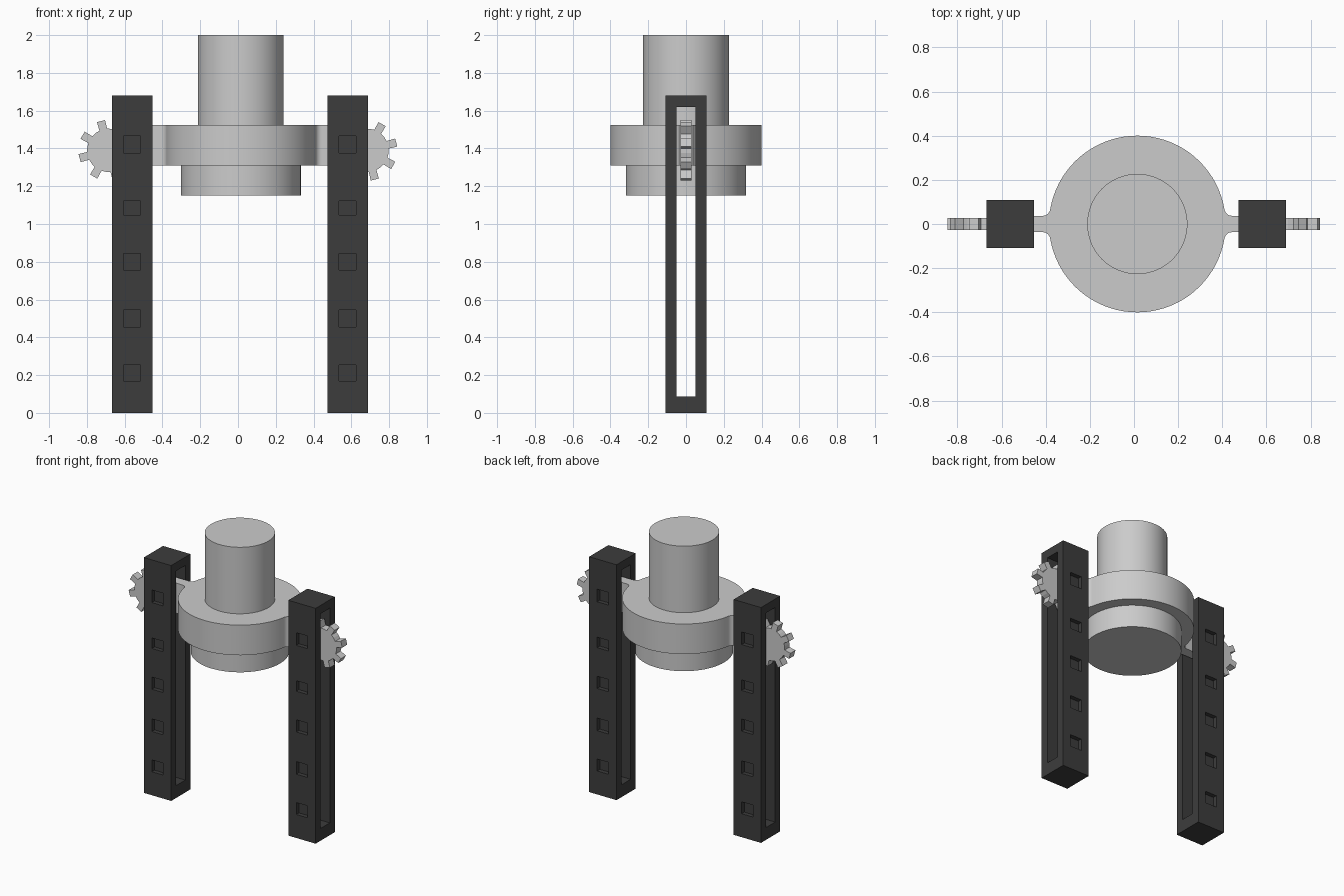
import bpy, bmesh, math
from mathutils import Matrix, Vector

if "Cube" in bpy.data.objects:
    bpy.data.objects.remove(bpy.data.objects["Cube"])


def material(name, v):
    m = bpy.data.materials.new(name)
    m.diffuse_color = (v, v, v, 1)
    m.use_nodes = True
    m.node_tree.nodes["Principled BSDF"].inputs["Base Color"].default_value = m.diffuse_color
    return m


GREY = material("light grey", 0.6)
DARK = material("charcoal", 0.046)
CX = 0.015  # centre of the body and posts


def finish(bm, name, mat, smooth=False):
    bmesh.ops.recalc_face_normals(bm, faces=bm.faces[:])
    me = bpy.data.meshes.new(name)
    bm.to_mesh(me)
    bm.free()
    me.materials.append(mat)
    ob = bpy.data.objects.new(name, me)
    bpy.context.collection.objects.link(ob)
    bpy.ops.object.select_all(action='DESELECT')
    ob.select_set(True)
    bpy.context.view_layer.objects.active = ob
    if smooth:
        bpy.ops.object.shade_smooth_by_angle(angle=math.radians(30))
    return ob


def prism(name, pts, direction, mat, smooth=False):
    """Extrude a closed 3D outline along a direction."""
    bm = bmesh.new()
    face = bm.faces.new([bm.verts.new(p) for p in pts])
    ext = bmesh.ops.extrude_face_region(bm, geom=[face], use_keep_orig=True)
    verts = [g for g in ext['geom'] if isinstance(g, bmesh.types.BMVert)]
    bmesh.ops.translate(bm, vec=Vector(direction), verts=verts)
    return finish(bm, name, mat, smooth)


def add_box(bm, lo, hi):
    lo, hi = Vector(lo), Vector(hi)
    m = Matrix.Translation((lo + hi) / 2) @ Matrix.Diagonal((*(hi - lo), 1))
    bmesh.ops.create_cube(bm, size=1, matrix=m)


def cylinder(name, r, z0, z1):
    pts = [(CX + r * math.cos(a), r * math.sin(a), z0)
           for a in (math.tau * i / 64 for i in range(64))]
    prism(name, pts, (0, 0, z1 - z0), GREY, True)


# Central body: upper and lower cylinders
cylinder("upper_cylinder", 0.227, 1.5, 2.0)
cylinder("lower_cylinder", 0.318, 1.15, 1.32)

# Collar with arms blended in by small fillets
R, H, F, ARM = 0.40, 0.037, 0.035, 0.62
fx = math.sqrt((R + F) ** 2 - (H + F) ** 2)
t = math.atan2(H + F, fx)                  # angle where the fillet meets the collar
quarter = [(ARM, H)]
for i in range(7):
    a = -math.pi / 2 + (t - math.pi / 2) * i / 6
    quarter.append((fx + F * math.cos(a), H + F + F * math.sin(a)))
quarter += [(R * math.cos(a), R * math.sin(a))
            for a in (t + (math.pi / 2 - t) * i / 18 for i in range(1, 19))]
half = quarter + [(-x, y) for x, y in quarter[-2::-1]]
outline = half + [(x, -y) for x, y in reversed(half)]
prism("collar_with_arms", [(CX + x, y, 1.31) for x, y in outline],
      (0, 0, 0.215), GREY, True)

# Slotted posts with square pockets on front and back
POCKETS = [(0.21, 0.085), (0.50, 0.09), (0.80, 0.087), (1.085, 0.075), (1.42, 0.09)]
for side, px in (("left", -0.56), ("right", 0.581)):
    bm = bmesh.new()
    add_box(bm, (px - 0.108, -0.108, 0), (px + 0.108, 0.108, 1.68))
    post = finish(bm, side + "_post", DARK)
    bm = bmesh.new()
    add_box(bm, (px - 0.3, -0.051, 0.088), (px + 0.3, 0.051, 1.62))
    for z, h in POCKETS:
        for s in (-1, 1):
            y0, y1 = sorted((s * 0.078, s * 0.2))
            add_box(bm, (px - 0.045, y0, z - h / 2), (px + 0.045, y1, z + h / 2))
    cutter = finish(bm, side + "_post_cutter", DARK)
    cutter.hide_render = True
    mod = post.modifiers.new("slot and pockets", 'BOOLEAN')
    mod.operation, mod.solver, mod.object = 'DIFFERENCE', 'EXACT', cutter
    bpy.context.view_layer.objects.active = post
    bpy.ops.object.modifier_apply(modifier=mod.name)
    bpy.data.objects.remove(cutter)

# Eight-toothed gears in the post slots
for side, gx in (("left", -0.684), ("right", 0.683)):
    pts = []
    for k in range(8):
        c = math.radians(15 + 45 * k)
        for r, w in ((0.113, -0.021), (0.16, -0.022), (0.16, 0.022), (0.113, 0.021)):
            pts.append((gx + r * math.cos(c) - w * math.sin(c), -0.028,
                        1.39 + r * math.sin(c) + w * math.cos(c)))
        m = c + math.radians(22.5)
        pts.append((gx + 0.115 * math.cos(m), -0.028, 1.39 + 0.115 * math.sin(m)))
    prism(side + "_gear", pts, (0, 0.056, 0), GREY)
